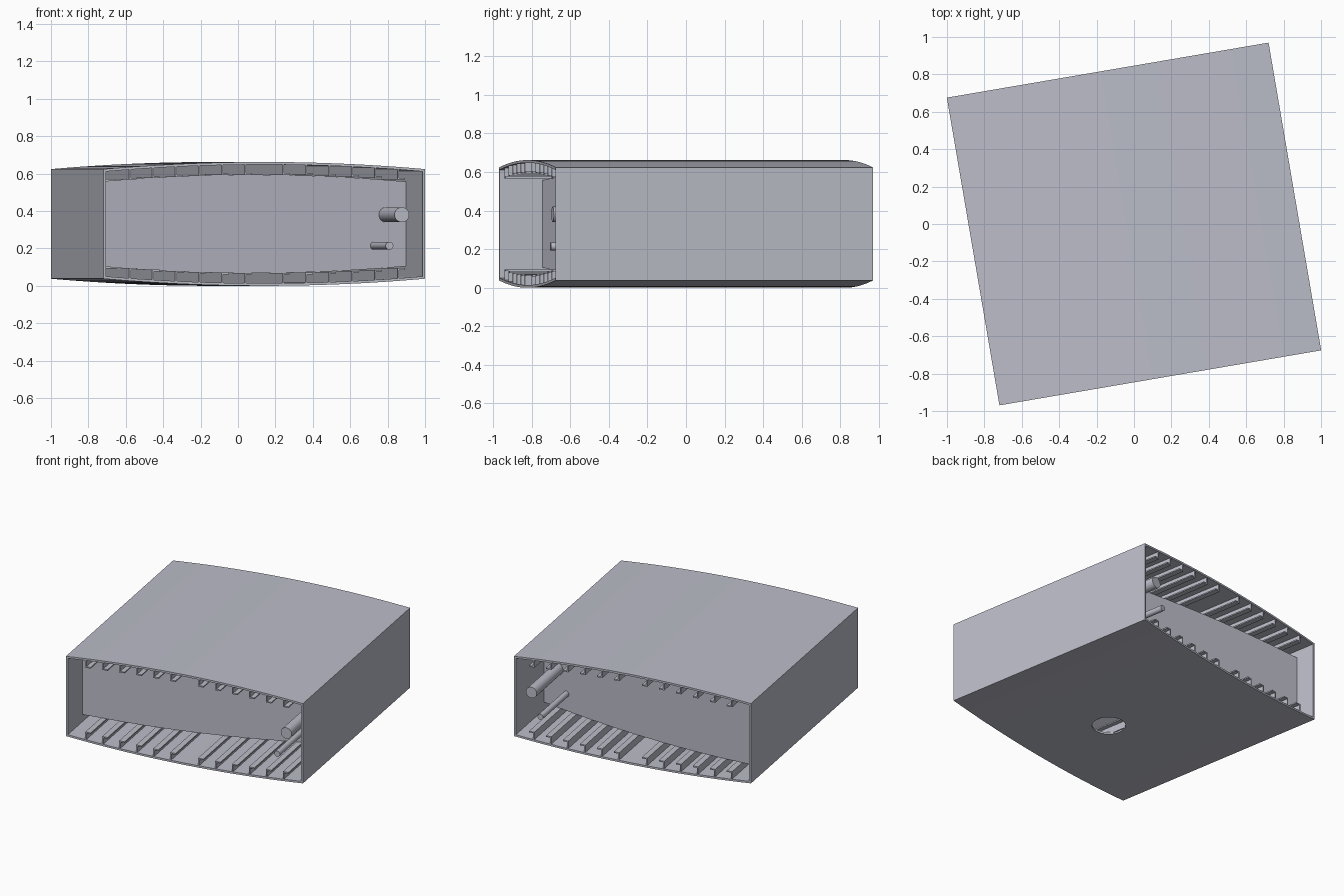
import bpy, bmesh, math

if "Cube" in bpy.data.objects:
    bpy.data.objects.remove(bpy.data.objects["Cube"])

ANGLE = math.radians(9.7)
W, D, H = 0.8725, 0.8345, 0.662     # half width, half depth, full height
SAG = 0.038                         # camber of the top and bottom skins
T = 0.014                           # skin thickness
RIB = 0.054                         # rib height
N = 32

grey = bpy.data.materials.new("light_grey")
grey.diffuse_color = (0.50, 0.51, 0.58, 1)
grey.use_nodes = True
grey.node_tree.nodes["Principled BSDF"].inputs["Base Color"].default_value = grey.diffuse_color


def floor_z(u, off=0.0):
    return SAG * (u / W) ** 2 + off


def barrel(half, off):
    """Cambered cross-section, inset vertically by off."""
    us = [half * (2 * i / N - 1) for i in range(N + 1)]
    return [(u, floor_z(u, off)) for u in us] + [(u, H - floor_z(u, off)) for u in reversed(us)]


def finish(bm, name, smooth=False):
    bmesh.ops.recalc_face_normals(bm, faces=bm.faces)
    me = bpy.data.meshes.new(name)
    bm.to_mesh(me)
    bm.free()
    ob = bpy.data.objects.new(name, me)
    bpy.context.collection.objects.link(ob)
    me.materials.append(grey)
    ob.rotation_euler.z = ANGLE
    bpy.ops.object.select_all(action='DESELECT')
    ob.select_set(True)
    bpy.context.view_layer.objects.active = ob
    if smooth:
        bpy.ops.object.shade_smooth_by_angle(angle=math.radians(30))
    return ob


def prism(bm, profile, near, far):
    """Extrude a (u, z) profile in depth; near and far give the depth at u."""
    a = [bm.verts.new((u, near(u), z)) for u, z in profile]
    b = [bm.verts.new((u, far(u), z)) for u, z in profile]
    n = len(profile)
    bm.faces.new(a)
    bm.faces.new(b[::-1])
    for i in range(n):
        j = (i + 1) % n
        bm.faces.new((a[i], a[j], b[j], b[i]))


def cylinder(name, r, matrix_loc, length, along_depth, smooth=True):
    from mathutils import Matrix
    bm = bmesh.new()
    rot = Matrix.Rotation(math.pi / 2, 4, 'X') if along_depth else Matrix()
    bmesh.ops.create_cone(bm, cap_ends=True, segments=32, radius1=r, radius2=r,
                          depth=length, matrix=Matrix.Translation(matrix_loc) @ rot)
    return finish(bm, name, smooth)


# outer shell: cambered tube open at front and back
bm = bmesh.new()
outer, inner = barrel(W, 0), barrel(W - T, T)
rings = [[bm.verts.new((u, v, z)) for u, z in prof]
         for prof, v in ((outer, -D), (outer, D), (inner, D), (inner, -D))]
n = len(outer)
for k in range(4):
    p, q = rings[k], rings[(k + 1) % 4]
    for i in range(n):
        j = (i + 1) % n
        bm.faces.new((p[i], p[j], q[j], q[i]))
shell = finish(bm, "shell")

# round opening in the floor
cutter = cylinder("floor_hole_cutter", 0.112, (0, -0.22, 0), 0.1, False, False)
cutter.hide_render = True
mod = shell.modifiers.new("hole", 'BOOLEAN')
mod.operation, mod.object, mod.solver = 'DIFFERENCE', cutter, 'EXACT'
bpy.ops.object.select_all(action='DESELECT')
shell.select_set(True)
bpy.context.view_layer.objects.active = shell
bpy.ops.object.modifier_apply(modifier=mod.name)
bpy.data.objects.remove(cutter)
bpy.ops.object.shade_smooth_by_angle(angle=math.radians(20))

# L-shaped ribs on floor and ceiling
FL, TH = 0.04, 0.009
for name, flip in (("floor_ribs", False), ("ceiling_ribs", True)):
    bm = bmesh.new()
    for side in (-1, 1):
        for i in range(6):
            u = side * (0.103 + 0.125 * i) - TH / 2
            z = floor_z(u, T * 0.6)
            top = floor_z(u, T + RIB)
            prof = [(u, z), (u + TH, z), (u + TH, top - TH), (u + FL, top - TH),
                    (u + FL, top), (u, top)]
            if flip:
                prof = [(a, H - b) for a, b in prof]
            prism(bm, prof, lambda _: -D + 0.004, lambda _: D - 0.004)
    finish(bm, name)

# two slanted bulkheads that converge toward the right wall
slope = 0.176
bulkhead = barrel(W - T, T + RIB)
for name, mid, s in (("front_bulkhead", -0.458, 1), ("back_bulkhead", 0.545, -1)):
    bm = bmesh.new()
    prism(bm, bulkhead, lambda u: mid + s * slope * u,
          lambda u: mid + s * (slope * u + 0.012))
    finish(bm, name)

# pipes running front to back
cylinder("large_pipe", 0.04, (0.747, 0, 0.38), 2 * D - 0.01, True)
cylinder("small_pipe", 0.021, (0.68, 0, 0.214), 2 * D - 0.01, True)
